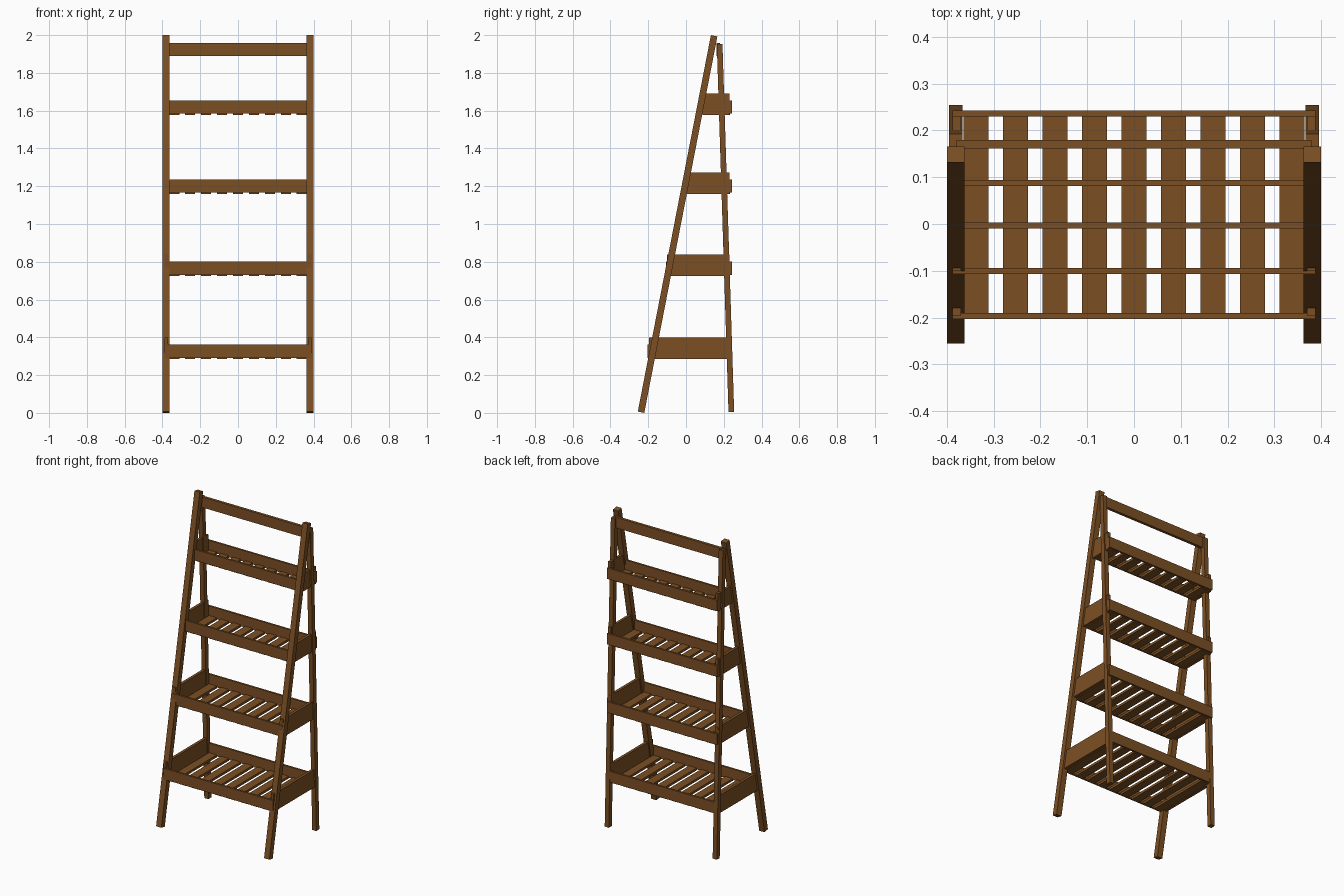
import bpy
from mathutils import Vector

cube = bpy.data.objects.get("Cube")
if cube:
    bpy.data.objects.remove(cube, do_unlink=True)

wood = bpy.data.materials.new("brown_wood")
wood.use_nodes = True
colour = (0.2, 0.078, 0.017, 1)
wood.diffuse_color = colour
bsdf = next(n for n in wood.node_tree.nodes if n.type == 'BSDF_PRINCIPLED')
bsdf.inputs["Base Color"].default_value = colour


def board(name, low, high):
    """Straight board between two opposite corners."""
    low, high = Vector(low), Vector(high)
    bpy.ops.mesh.primitive_cube_add(size=1, location=(low + high) / 2)
    obj = bpy.context.object
    obj.name = name
    obj.scale = high - low
    obj.data.materials.append(wood)
    return obj


def leg(name, x, bottom, top, width, depth):
    """Leaning post with square-cut ends; bottom and top are (y, z)."""
    a, b = Vector((x, *bottom)), Vector((x, *top))
    half = Vector((width, depth, (b - a).length)) / 2
    obj = board(name, -half, half)
    obj.location = (a + b) / 2
    obj.rotation_euler.x = -Vector((0, 0, 1)).angle(b - a) * (1 if b.y > a.y else -1)


# Leaning legs on both sides
for side, s in (("left", 1), ("right", -1)):
    leg(f"front_leg_{side}", s * 0.381, (-0.238, 0.0035), (0.149, 1.9965), 0.037, 0.035)
    leg(f"back_leg_{side}", s * 0.381, (0.24, 0.005), (0.178, 1.953), 0.029, 0.03)

# Top rail joining the legs
board("top_rail", (-0.38, 0.162, 1.89), (0.38, 0.18, 1.957))

# Slatted tray shelves: (base height, front edge)
shelves = [(0.285, -0.203), (0.725, -0.107), (1.16, -0.01), (1.578, 0.081)]
back = 0.23
thick = 0.013
for n, (z, front) in enumerate(shelves, 1):
    inner = front + thick
    rail_low, rail_high = z + 0.006, z + 0.076
    board(f"shelf_{n}_front_rail", (-0.388, front, rail_low), (0.388, inner, rail_high))
    board(f"shelf_{n}_back_rail", (-0.388, back, rail_low), (0.388, back + thick, rail_high))
    for side, s in (("left", 1), ("right", -1)):
        board(f"shelf_{n}_side_{side}", (s * 0.379 - 0.009, inner - 0.006, z),
              (s * 0.379 + 0.009, back, z + 0.113))
    for i in range(-4, 5):
        x = i * 0.0845
        board(f"shelf_{n}_slat_{i + 5}", (x - 0.027, inner - 0.004, z),
              (x + 0.027, back + 0.004, z + 0.015))
